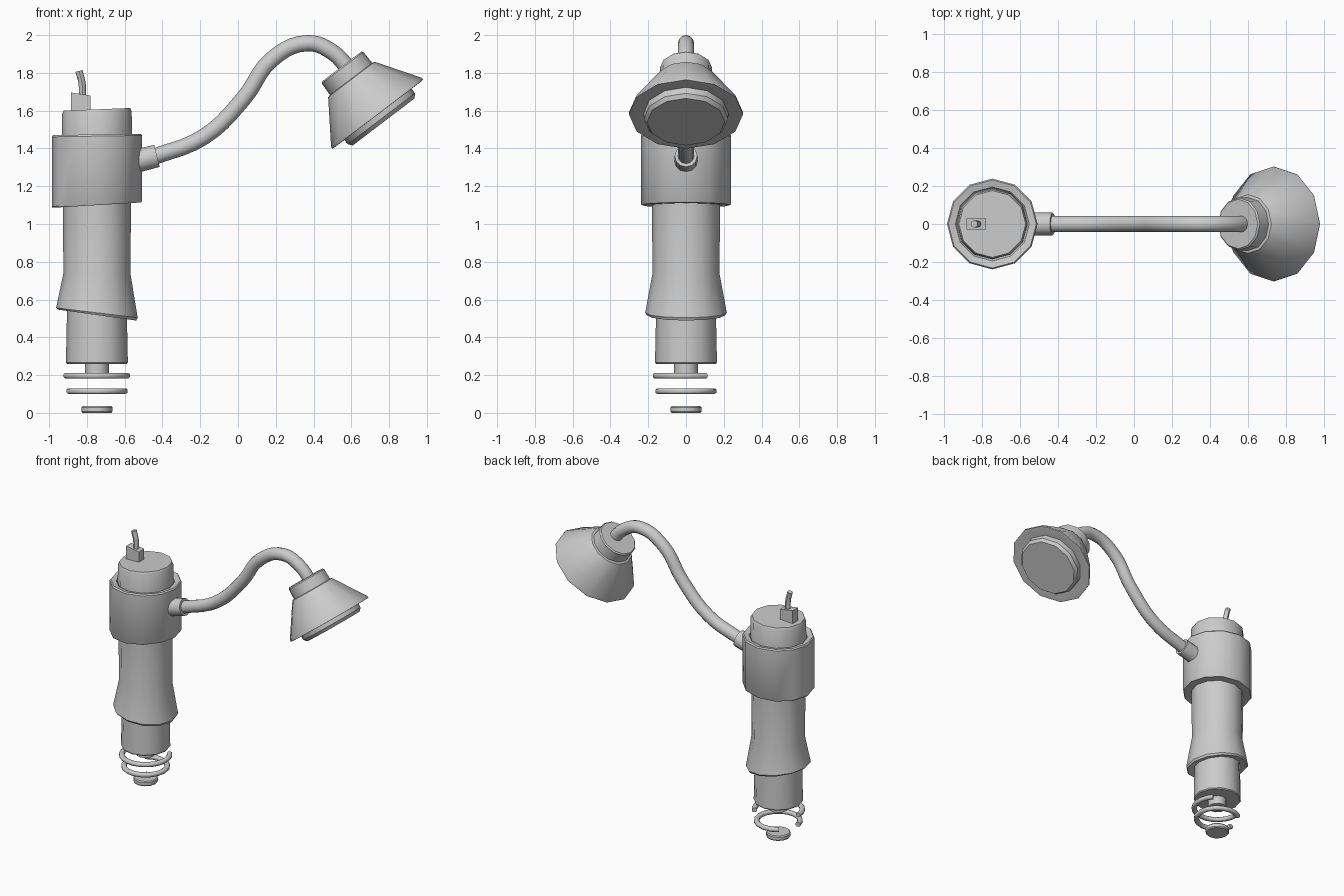
import bpy, bmesh, math
from mathutils import Vector, Matrix

if "Cube" in bpy.data.objects:
    bpy.data.objects.remove(bpy.data.objects["Cube"])

CX = -0.747   # x of the body axis
SIDES = 12


def finish(name, bm, angle=35):
    bmesh.ops.remove_doubles(bm, verts=bm.verts, dist=1e-5)
    bmesh.ops.recalc_face_normals(bm, faces=bm.faces)
    me = bpy.data.meshes.new(name)
    bm.to_mesh(me)
    bm.free()
    ob = bpy.data.objects.new(name, me)
    bpy.context.collection.objects.link(ob)
    bpy.ops.object.select_all(action='DESELECT')
    bpy.context.view_layer.objects.active = ob
    ob.select_set(True)
    bpy.ops.object.shade_smooth_by_angle(angle=math.radians(angle))
    return ob


def lathe(name, profile, origin=(CX, 0, 0), axis=(0, 0, 1), n=SIDES):
    """Revolve (radius, height[, slope]) points; slope tilts that ring along x."""
    rot = Vector((0, 0, 1)).rotation_difference(Vector(axis)).to_matrix().to_4x4()
    mat = Matrix.Translation(origin) @ rot
    bm = bmesh.new()
    rings = []
    for r, z, *s in profile:
        k = s[0] if s else 0
        ring = []
        for i in range(n):
            a = 2 * math.pi * i / n
            x, y = r * math.cos(a), r * math.sin(a)
            ring.append(bm.verts.new(mat @ Vector((x, y, z + k * x))))
        rings.append(ring)
    for a, b in zip(rings, rings[1:]):
        for i in range(n):
            j = (i + 1) % n
            bm.faces.new((a[i], a[j], b[j], b[i]))
    bm.faces.new(rings[0])
    bm.faces.new(rings[-1])
    return finish(name, bm)


def tube(name, pts, radius, steps=5, sides=4):
    """Round tube through smooth points, converted to a mesh."""
    cu = bpy.data.curves.new(name, 'CURVE')
    cu.dimensions = '3D'
    cu.bevel_depth = radius
    cu.bevel_resolution = sides
    cu.resolution_u = steps
    cu.use_fill_caps = True
    sp = cu.splines.new('BEZIER')
    sp.bezier_points.add(len(pts) - 1)
    for p, (x, z) in zip(sp.bezier_points, pts):
        p.co = (x, 0, z)
        p.handle_left_type = p.handle_right_type = 'AUTO'
    ob = bpy.data.objects.new(name, cu)
    bpy.context.collection.objects.link(ob)
    bpy.ops.object.select_all(action='DESELECT')
    bpy.context.view_layer.objects.active = ob
    ob.select_set(True)
    bpy.ops.object.convert(target='MESH')
    bpy.ops.object.shade_smooth_by_angle(angle=math.radians(45))


def open_ring(name, r, z, start, end, w=0.034, h=0.03, n=14):
    """Open spring coil with a chamfered section."""
    c = 0.25
    sec = [(-w, -h * c), (-w * .75, -h / 2), (-w * .25, -h / 2), (0, -h * c),
           (0, h * c), (-w * .25, h / 2), (-w * .75, h / 2), (-w, h * c)]
    bm = bmesh.new()
    rings = []
    for i in range(n + 1):
        a = math.radians(start + (end - start) * i / n)
        rings.append([bm.verts.new((CX + (r + u) * math.cos(a),
                                    (r + u) * math.sin(a), z + v)) for u, v in sec])
    for a, b in zip(rings, rings[1:]):
        for i in range(8):
            j = (i + 1) % 8
            bm.faces.new((a[i], a[j], b[j], b[i]))
    bm.faces.new(rings[0])
    bm.faces.new(rings[-1])
    finish(name, bm, 50)


# Contact foot and spring coils
lathe("contact_foot", [(0.076, 0), (0.082, 0.007), (0.082, 0.029), (0.076, 0.036)])
open_ring("lower_coil", 0.162, 0.115, 188, 487)
open_ring("upper_coil", 0.176, 0.197, 180, 400)
lathe("spring_stub", [(0.063, 0.2), (0.063, 0.27)])

# Main body stack
lathe("lower_barrel", [(0.158, 0.26), (0.164, 0.267), (0.157, 0.6)])
lathe("flared_sleeve", [(0.15, 0.53, -.14), (0.208, 0.518, -.14), (0.216, 0.53, -.12),
                        (0.177, 0.74), (0.181, 1.13)])
lathe("collar", [(0.175, 1.1, .06), (0.234, 1.1, .06), (0.239, 1.107, .06),
                 (0.239, 1.465, .015), (0.232, 1.474, .015), (0.195, 1.465, .015),
                 (0.18, 1.44)])
lathe("top_cap", [(0.187, 1.42), (0.184, 1.59, .04), (0.176, 1.607, .04)])

# Plug block and cord on the cap
bm = bmesh.new()
bmesh.ops.create_cube(bm, size=1)
for v in bm.verts:
    top = v.co.z > 0
    x = v.co.x
    v.co = (-0.832 + x * 0.104, v.co.y * 0.06, 1.688 - x * 0.016 if top else 1.58)
finish("plug_block", bm)
tube("cord_stub", [(-0.825, 1.66), (-0.825, 1.74), (-0.842, 1.81)], 0.019, 4, 2)

# Arm socket and bent arm
lathe("arm_socket", [(0.062, 0), (0.06, 0.135)], (-0.56, 0, 1.328), (0.97, 0, 0.24))
tube("bent_arm", [(-0.46, 1.35), (-0.18, 1.462), (0.03, 1.665), (0.18, 1.872),
                  (0.365, 1.957), (0.5, 1.91), (0.61, 1.79)], 0.043)

# Lamp head, turned around its tilted axis
HEAD, AXIS = (0.55, 0, 1.832), (0.605, 0, -0.796)
lathe("lamp_neck", [(0.13, -0.002), (0.138, 0.006), (0.141, 0.1)], HEAD, AXIS)
lathe("lamp_shade", [(0.14, 0.08), (0.155, 0.084), (0.302, 0.303), (0.302, 0.315),
                     (0.29, 0.316), (0.21, 0.305)], HEAD, AXIS)
lathe("lamp_lens", [(0.225, 0.29), (0.223, 0.345), (0.206, 0.366)], HEAD, AXIS)
